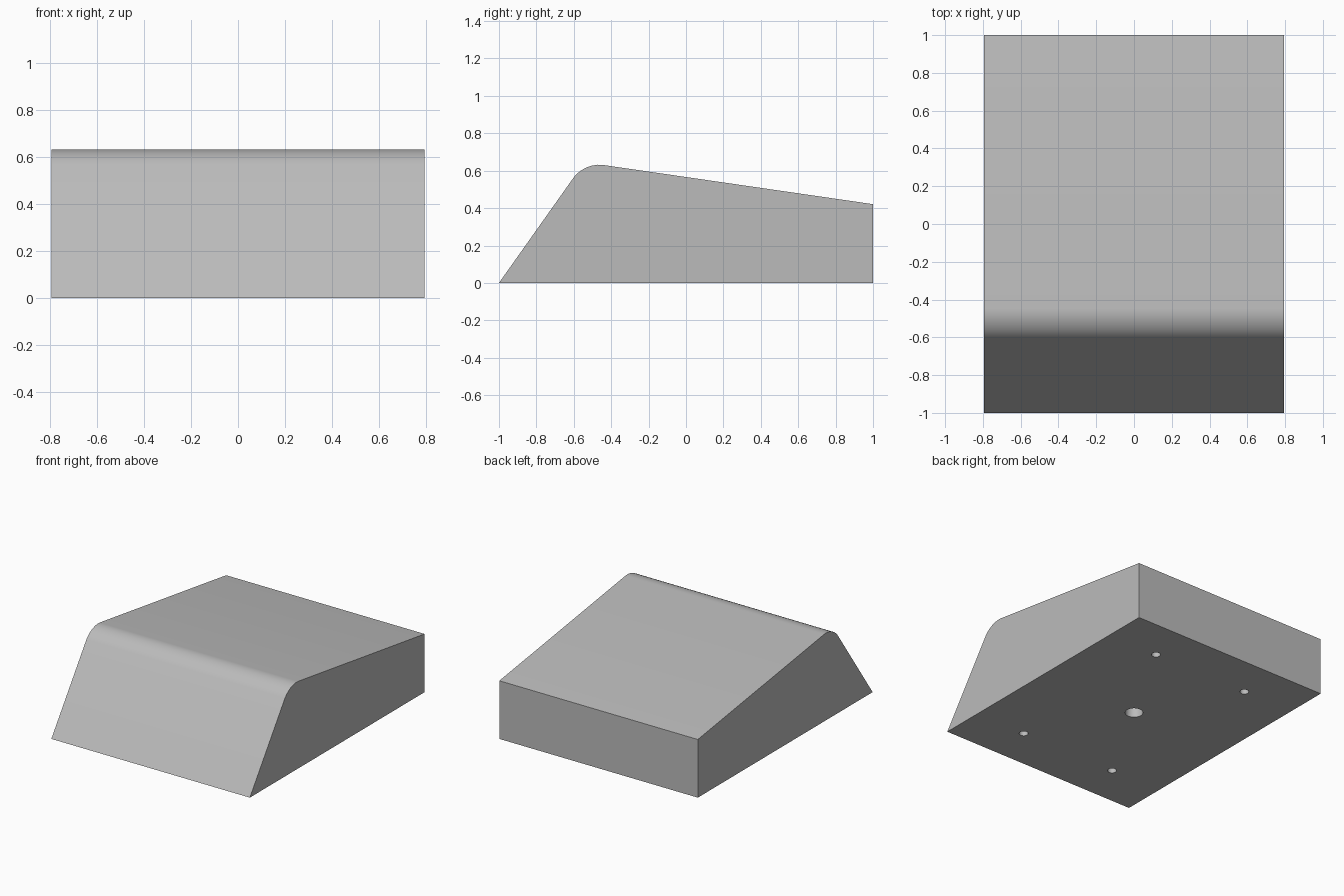
import bpy
import bmesh
import math

if "Cube" in bpy.data.objects:
    bpy.data.objects.remove(bpy.data.objects["Cube"], do_unlink=True)

HALF_WIDTH = 0.795
HOLE_DEPTH = 0.2

# Single grey finish
grey = bpy.data.materials.new("plain grey")
grey.use_nodes = True
colour = (0.5, 0.5, 0.5, 1)
grey.diffuse_color = colour
grey.node_tree.nodes["Principled BSDF"].inputs["Base Color"].default_value = colour

# Wedge body: side profile pushed across the width
profile = [(-1, 0), (1, 0), (1, 0.421), (-0.543, 0.645)]
bm = bmesh.new()
face = bm.faces.new([bm.verts.new((-HALF_WIDTH, y, z)) for y, z in profile])
swept = bmesh.ops.extrude_face_region(bm, geom=[face])["geom"]
bmesh.ops.translate(bm, vec=(2 * HALF_WIDTH, 0, 0),
                    verts=[v for v in swept if isinstance(v, bmesh.types.BMVert)])

# Rounded ridge where the front slope meets the top
ridge = [e for e in bm.edges if all(v.co.z > 0.6 for v in e.verts)]
bmesh.ops.bevel(bm, geom=ridge, offset=0.098, offset_type='OFFSET',
                segments=6, profile=0.5, affect='EDGES')
bmesh.ops.recalc_face_normals(bm, faces=bm.faces)
mesh = bpy.data.meshes.new("wedge_body")
bm.to_mesh(mesh)
bm.free()
body = bpy.data.objects.new("wedge_body", mesh)
bpy.context.collection.objects.link(body)
mesh.materials.append(grey)


def drill(x, y, radius):
    """Cut a blind round hole into the underside."""
    bpy.ops.mesh.primitive_cylinder_add(vertices=32, radius=radius,
                                        depth=2 * HOLE_DEPTH, location=(x, y, 0))
    cutter = bpy.context.object
    cutter.name = "hole_cutter"
    cutter.hide_render = True
    cutter.data.materials.append(grey)
    cut = body.modifiers.new("hole", 'BOOLEAN')
    cut.operation = 'DIFFERENCE'
    cut.solver = 'EXACT'
    cut.object = cutter
    bpy.context.view_layer.objects.active = body
    bpy.ops.object.modifier_apply(modifier=cut.name)
    bpy.data.objects.remove(cutter, do_unlink=True)


# Central socket and four screw holes
drill(0, 0, 0.06)
for side in (-1, 1):
    for end in (-1, 1):
        drill(side * 0.387, end * 0.69, 0.03)

# Smooth the rounded ridge and hole walls, keep the corners sharp
bpy.ops.object.select_all(action='DESELECT')
body.select_set(True)
bpy.context.view_layer.objects.active = body
bpy.ops.object.shade_smooth_by_angle(angle=math.radians(30))
